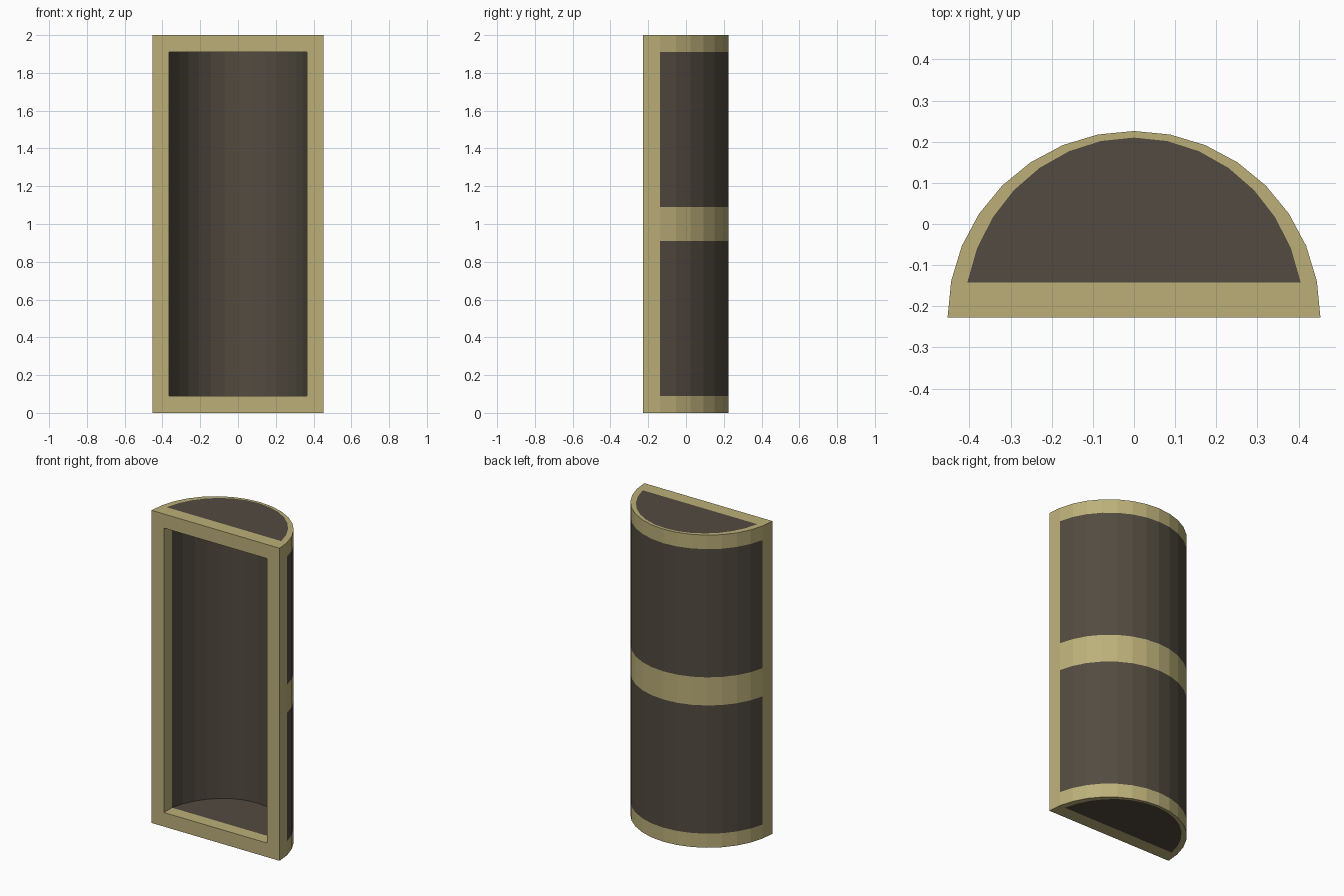
import bpy, bmesh, math

if "Cube" in bpy.data.objects:
    bpy.data.objects.remove(bpy.data.objects["Cube"])

H, FRONT, N = 2.0, -0.227, 16
LEVELS = [0, 0.09, 0.91, 1.09, 1.91, H]
TAN, DARK = 0, 1


def arc(rx, ry):
    return [(rx * math.cos(math.pi * k / N), FRONT + ry * math.sin(math.pi * k / N))
            for k in range(N + 1)]


def material(name, color):
    m = bpy.data.materials.new(name)
    m.diffuse_color = (*color, 1)
    m.use_nodes = True
    m.node_tree.nodes["Principled BSDF"].inputs["Base Color"].default_value = m.diffuse_color
    return m


outer = arc(0.453, 0.453)
panel = arc(0.413, 0.437)
cavity = arc(0.372, 0.418)
# straight jambs at both sides of the front opening
cavity[0] = (cavity[1][0], FRONT)
cavity[N] = (-cavity[1][0], FRONT)

bm = bmesh.new()


def face(points, mat):
    f = bm.faces.new([bm.verts.new(p) for p in points])
    f.material_index = mat


def flat(points, z, mat):
    face([(x, y, z) for x, y in points], mat)


def wall(a, b, z0, z1, mat):
    face([(*a, z0), (*b, z0), (*b, z1), (*a, z1)], mat)


# curved outside: tan frame bands around two dark panels
for k in range(N):
    for i in range(5):
        dark = 0 < k < N - 1 and i in (1, 3)
        wall(outer[k], outer[k + 1], LEVELS[i], LEVELS[i + 1], DARK if dark else TAN)

# top and bottom: tan rim, front strip and dark half-round panel
for z in (0, H):
    for k in range(1, N - 1):
        flat([outer[k], outer[k + 1], panel[k + 1], panel[k]], z, TAN)
    flat([outer[0], outer[1], panel[1], panel[N - 1], outer[N - 1], outer[N]], z, TAN)
    flat(panel[1:N], z, DARK)

# hollow inside: tan jambs, dark lining
lo, hi = LEVELS[1], LEVELS[4]
for k in range(N):
    wall(cavity[k], cavity[k + 1], lo, hi, DARK if 0 < k < N - 1 else TAN)
for z in (lo, hi):
    flat([cavity[0], cavity[1], cavity[N - 1], cavity[N]], z, TAN)
    flat(cavity[1:N], z, DARK)

# front frame around the opening
for k in (0, N):
    o, c = outer[k], cavity[k]
    face([(*o, z) for z in LEVELS] + [(*c, hi), (*c, lo)], TAN)
for z, zc in ((0, lo), (H, hi)):
    face([(*outer[0], z), (*outer[N], z), (*cavity[N], zc), (*cavity[0], zc)], TAN)

bmesh.ops.remove_doubles(bm, verts=bm.verts, dist=1e-5)
bmesh.ops.recalc_face_normals(bm, faces=bm.faces)
mesh = bpy.data.meshes.new("half_round_case")
bm.to_mesh(mesh)
bm.free()
mesh.materials.append(material("tan_frame", (0.50, 0.43, 0.19)))
mesh.materials.append(material("dark_panel", (0.085, 0.07, 0.052)))
obj = bpy.data.objects.new("half_round_case", mesh)
bpy.context.collection.objects.link(obj)
